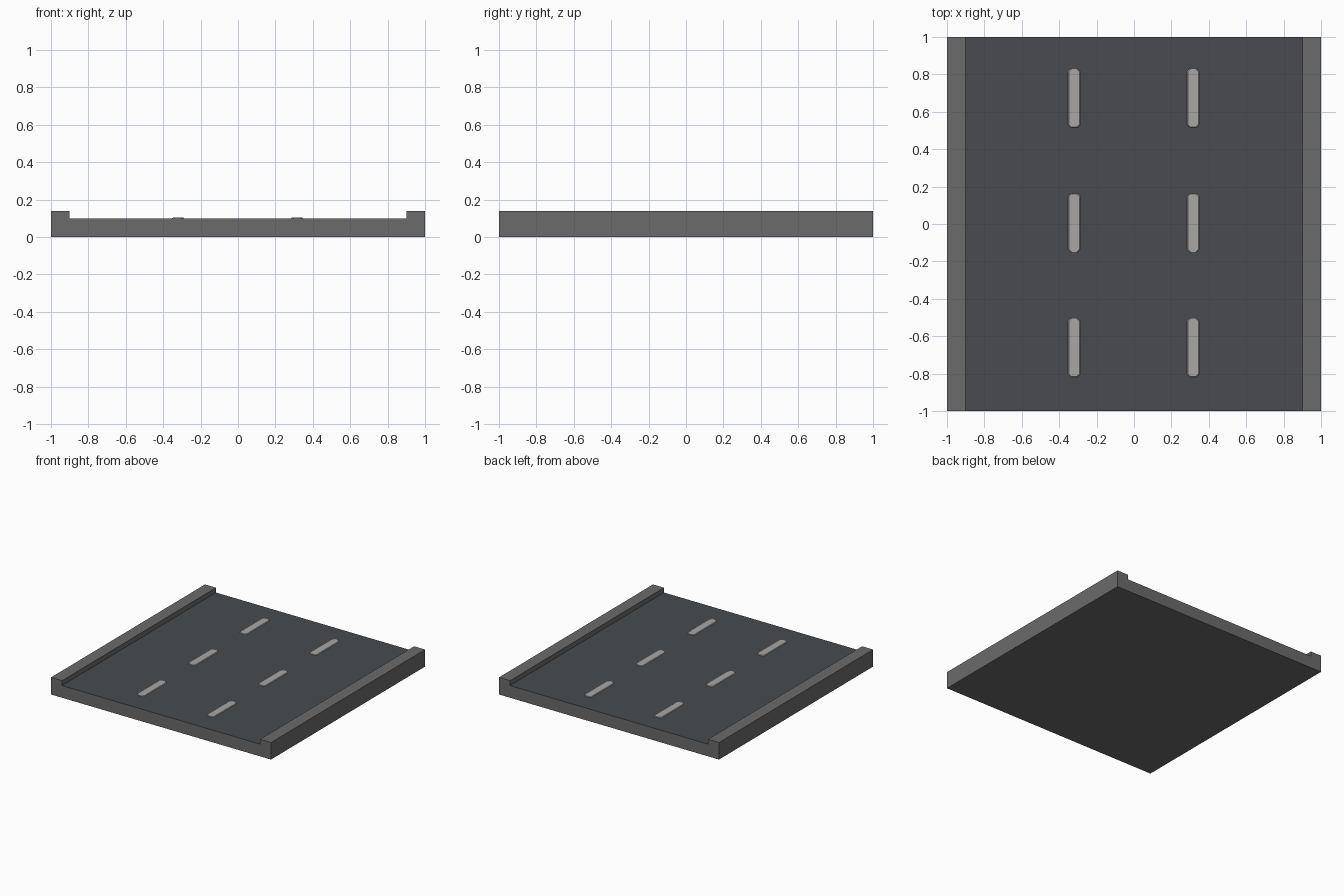
import bpy, bmesh

if "Cube" in bpy.data.objects:
    bpy.data.objects.remove(bpy.data.objects["Cube"])


def material(name, rgb):
    m = bpy.data.materials.new(name)
    m.diffuse_color = (*rgb, 1)
    m.use_nodes = True
    m.node_tree.nodes["Principled BSDF"].inputs["Base Color"].default_value = m.diffuse_color
    return m


concrete = material("concrete_grey", (0.147, 0.147, 0.147))
asphalt = material("asphalt_dark", (0.065, 0.071, 0.079))
paint = material("road_paint", (0.40, 0.39, 0.375))


def finish(name, bm, mats):
    bmesh.ops.recalc_face_normals(bm, faces=bm.faces)
    me = bpy.data.meshes.new(name)
    bm.to_mesh(me)
    bm.free()
    for m in mats:
        me.materials.append(m)
    ob = bpy.data.objects.new(name, me)
    bpy.context.collection.objects.link(ob)
    return ob


# Road slab with raised kerbs: one cross-section swept along y
ROAD, KERB, INNER = 0.10, 0.14, 0.90
half = [(INNER, ROAD), (INNER, KERB), (1, KERB), (1, 0)]
profile = half + [(-x, z) for x, z in reversed(half)]
bm = bmesh.new()
section = bm.faces.new([bm.verts.new((x, -1, z)) for x, z in profile])
ext = bmesh.ops.extrude_face_region(bm, geom=[section], use_keep_orig=True)
moved = [v for v in ext["geom"] if isinstance(v, bmesh.types.BMVert)]
bmesh.ops.translate(bm, verts=moved, vec=(0, 2, 0))
bm.normal_update()
for f in bm.faces:  # the driving surface is asphalt
    if all(abs(v.co.z - ROAD) < 1e-4 for v in f.verts):
        f.material_index = 1
finish("road_slab", bm, [concrete, asphalt])


# Lane dashes: thin plates with clipped corners and sloped sides
def dash(name, cx, cy, w=0.033, l=0.157, clip=0.014, height=0.004):
    bm = bmesh.new()

    def ring(inset, z):
        a, b = w - inset, l - inset * 0.3
        pts = [(a, b - clip), (a - clip, b), (clip - a, b), (-a, b - clip),
               (-a, clip - b), (clip - a, -b), (a - clip, -b), (a, clip - b)]
        return [bm.verts.new((cx + x, cy + y, z)) for x, y in pts]

    low, high = ring(0, ROAD), ring(0.005, ROAD + height)
    bm.faces.new(high)
    for i in range(8):
        j = (i + 1) % 8
        bm.faces.new((low[i], low[j], high[j], high[i]))
    bm.faces.new(low[::-1])
    finish(name, bm, [paint])


for side, x in (("left", -0.32), ("right", 0.316)):
    for row in range(3):
        dash(f"lane_dash_{side}_{row + 1}", x, 0.006 + (row - 1) * 0.667)
